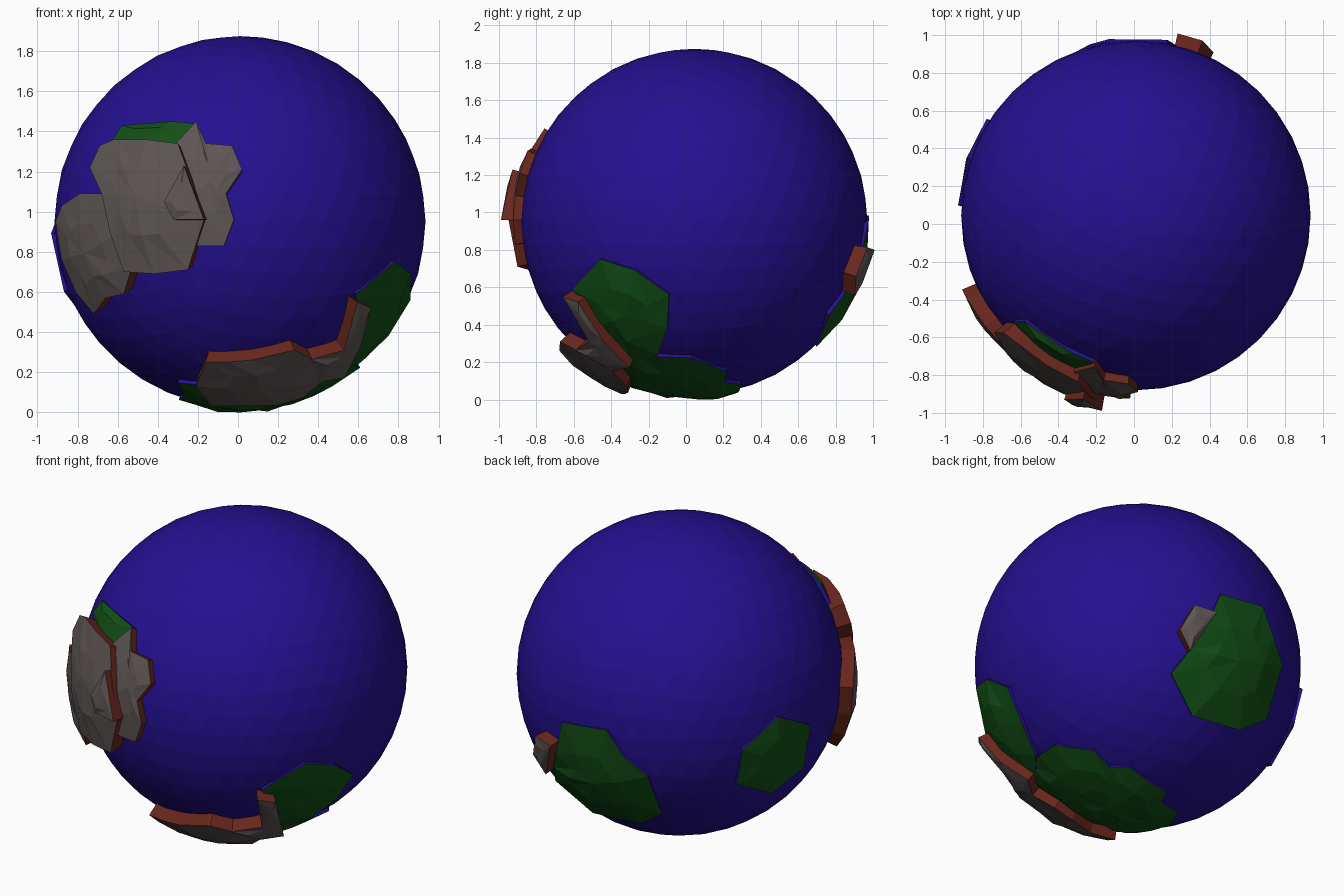
import bpy, bmesh, math, random
from mathutils import Vector

if "Cube" in bpy.data.objects:
    bpy.data.objects.remove(bpy.data.objects["Cube"])

random.seed(4)
CENTRE = Vector((0.01, 0.045, 0.95))
R = 0.925


def material(name, rgb):
    m = bpy.data.materials.new(name)
    m.diffuse_color = (*rgb, 1)
    m.use_nodes = True
    m.node_tree.nodes["Principled BSDF"].inputs["Base Color"].default_value = m.diffuse_color
    return m


BLUE = material("ocean blue", (0.018, 0.005, 0.28))
GREEN = material("grass green", (0.006, 0.08, 0.008))
GREY = material("rock grey", (0.11, 0.092, 0.086))
RED = material("cliff red", (0.14, 0.02, 0.012))


def orbit(azimuth, elevation):
    """Right, up and outward axes of a viewing direction, plus outline origin."""
    a, e = math.radians(azimuth), math.radians(elevation)
    out = Vector((math.cos(a) * math.cos(e), math.sin(a) * math.cos(e), math.sin(e)))
    right = Vector((-math.sin(a), math.cos(a), 0))
    return right, out.cross(right), out, (0, 0)


# Front and right outlines are in world units, the others relative to the centre
FRONT = orbit(-90, 0)[:3] + ((CENTRE.x, CENTRE.z),)
RIGHT = orbit(0, 0)[:3] + ((CENTRE.y, CENTRE.z),)
BOTTOM = (Vector((1, 0, 0)), Vector((0, 1, 0)), Vector((0, 0, -1)), (0, 0))
BACK_LEFT = orbit(125, 25)
BACK_RIGHT = orbit(50, -30)


def plate(name, view, r, outline, top, side, rings=2):
    """Faceted slab on the globe whose outline is projected along a view."""
    right, up, out, (ox, oy) = view
    rim = []
    for a, b in outline:
        a, b = a - ox, b - oy
        depth = math.sqrt(max(0, r * r - a * a - b * b))
        rim.append((right * a + up * b + out * depth).normalized())
    mid = sum(rim, Vector()).normalized()
    bm = bmesh.new()
    loops = [[bm.verts.new(CENTRE + d * 0.9) for d in rim]]
    for k in range(rings):
        t = k / rings
        loops.append([bm.verts.new(CENTRE + d.lerp(mid, t).normalized()
                      * (r + (random.uniform(-0.004, 0.014) if k else 0))) for d in rim])
    tip = bm.verts.new(CENTRE + mid * (r + 0.006))
    n = len(rim)
    for i in range(n):
        j = (i + 1) % n
        bm.faces.new((loops[0][i], loops[0][j], loops[1][j], loops[1][i])).material_index = 1
        for lo, hi in zip(loops[1:], loops[2:]):
            bm.faces.new((lo[i], lo[j], hi[j]))
            bm.faces.new((lo[i], hi[j], hi[i]))
        bm.faces.new((loops[-1][i], loops[-1][j], tip))
    bmesh.ops.recalc_face_normals(bm, faces=bm.faces)
    if sum(f.normal.dot(mid) for f in tip.link_faces) < 0:
        bmesh.ops.reverse_faces(bm, faces=bm.faces)
    me = bpy.data.meshes.new(name)
    bm.to_mesh(me)
    bm.free()
    me.materials.append(top)
    me.materials.append(side)
    bpy.context.collection.objects.link(bpy.data.objects.new(name, me))


def rock(name, view, r, outline):
    plate(name, view, r, outline, GREY, RED)


def grass(name, view, r, outline, rings=2):
    plate(name, view, r, outline, GREEN, BLUE, rings)


# Ocean globe
bpy.ops.mesh.primitive_ico_sphere_add(subdivisions=4, radius=R, location=CENTRE)
globe = bpy.context.object
globe.name = "ocean_globe"
globe.data.materials.append(BLUE)

# Front left mountain land
rock("mountain_main", FRONT, 1.01, [
    (-.74, 1.22), (-.69, 1.33), (-.62, 1.36), (-.46, 1.36), (-.30, 1.34), (-.23, 1.15),
    (-.17, .96), (-.25, .71), (-.42, .69), (-.57, .70), (-.64, .9), (-.68, 1.09)])
rock("mountain_east_shelf", FRONT, 0.97, [
    (-.32, 1.33), (-.21, 1.45), (-.16, 1.34), (-.03, 1.33), (.02, 1.21), (-.06, 1.09),
    (-.02, .96), (-.07, .83), (-.21, .83), (-.28, 1.05)])
rock("mountain_peak", FRONT, 1.05, [(-.27, 1.23), (-.37, 1.05), (-.32, .96), (-.17, .96)])
rock("mountain_west_shelf", FRONT, 1.0, [
    (-.91, .95), (-.88, 1.03), (-.79, 1.09), (-.67, 1.09), (-.58, .9), (-.53, .72),
    (-.57, .59), (-.66, .57), (-.72, .49), (-.81, .6), (-.88, .76)])
grass("mountain_north_grass", FRONT, 0.945, [
    (-.64, 1.34), (-.58, 1.43), (-.33, 1.45), (-.21, 1.44), (-.28, 1.30), (-.45, 1.25)])

# Southern land
rock("south_ridge_main", FRONT, 1.0, [
    (-.21, .13), (-.16, .25), (-.05, .25), (.07, .26), (.28, .31), (.37, .265), (.42, .15),
    (.32, .07), (.2, .035), (.03, .03), (-.13, .03)])
rock("south_ridge_bend", FRONT, 1.0, [(.36, .262), (.53, .31), (.61, .32), (.53, .17), (.41, .15)])
rock("south_ridge_arm", FRONT, 1.0, [(.53, .31), (.595, .55), (.665, .52), (.61, .32)])
grass("south_east_grass", RIGHT, 0.945, [
    (-.46, .75), (-.27, .69), (-.09, .56), (-.10, .38), (-.15, .24), (-.29, .20),
    (-.45, .40), (-.61, .59)])
grass("south_pole_grass", BOTTOM, 0.943, [
    (.58, -.18), (.60, -.016), (.466, .173), (.35, .167), (.27, .25), (.12, .24), (-.024, .229),
    (-.057, .144), (-.226, .088), (-.305, -.083), (-.28, -.22), (-.31, -.385), (-.2, -.43),
    (0, -.4), (.2, -.4), (.42, -.42), (.55, -.33)], rings=3)

# Back and left islands
grass("back_island_grass", BACK_RIGHT, 0.945, [
    (.47, .41), (.71, .34), (.77, .17), (.82, .006), (.73, -.30), (.58, -.36), (.31, -.28),
    (.19, -.04), (.30, .10), (.38, .21)])
rock("back_island_rock", BACK_RIGHT, 1.0, [(.24, .21), (.325, .35), (.45, .31), (.30, .09)])
grass("left_island_grass", BACK_LEFT, 0.945, [
    (.555, -.25), (.74, -.30), (.70, -.54), (.52, -.685), (.32, -.635), (.355, -.44)])
